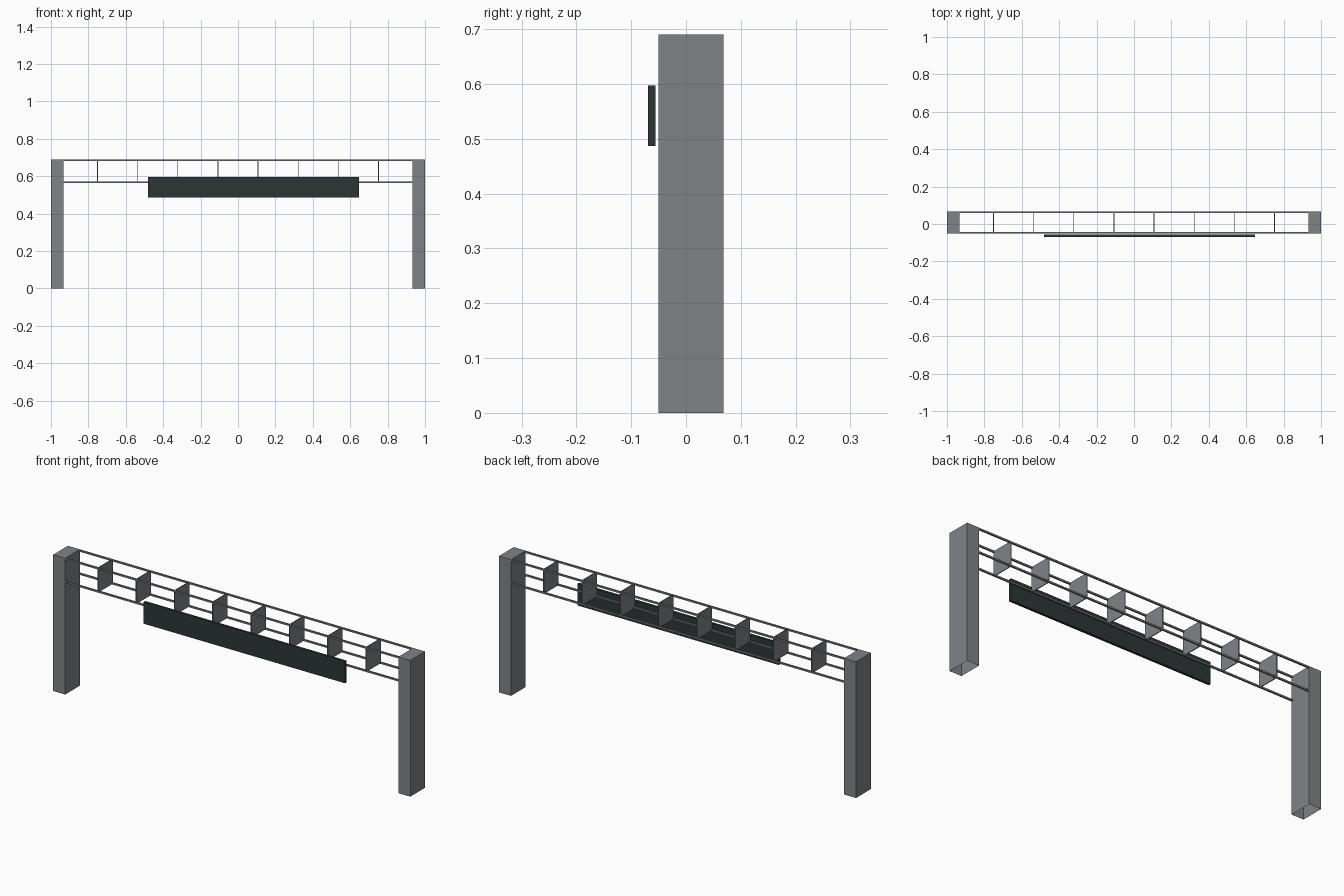
import bpy
import bmesh
from mathutils import Matrix, Vector

cube = bpy.data.objects.get("Cube")
if cube:
    bpy.data.objects.remove(cube, do_unlink=True)


def material(name, colour):
    mat = bpy.data.materials.new(name)
    mat.use_nodes = True
    mat.diffuse_color = colour
    mat.node_tree.nodes["Principled BSDF"].inputs["Base Color"].default_value = colour
    return mat


STEEL = material("steel grey", (0.215, 0.225, 0.24, 1))
BOARD = material("dark green grey", (0.027, 0.036, 0.035, 1))


def box(name, low, high, mat, open_bottom=False):
    """Axis-aligned box between two corners."""
    low, high = Vector(low), Vector(high)
    bm = bmesh.new()
    bmesh.ops.create_cube(bm, size=1, matrix=Matrix.Translation((low + high) / 2)
                          @ Matrix.Diagonal((*(high - low), 1)))
    if open_bottom:
        bm.normal_update()
        under = [f for f in bm.faces if f.normal.z < -0.9]
        bmesh.ops.delete(bm, geom=under, context='FACES_ONLY')
    mesh = bpy.data.meshes.new(name)
    bm.to_mesh(mesh)
    bm.free()
    mesh.materials.append(mat)
    obj = bpy.data.objects.new(name, mesh)
    bpy.context.collection.objects.link(obj)
    return obj


FRONT, BACK = -0.05, 0.068
BASE, TOP = 0.565, 0.69
INNER = 0.933
RAIL = 0.008

# Hollow posts, open underneath
box("right_post", (-1, FRONT, 0), (-INNER, BACK, TOP), STEEL, True)
box("left_post", (INNER, FRONT, 0), (1, BACK, TOP), STEEL, True)

# Four rails along the corners of the beam
for depth, y in (("front", FRONT), ("back", BACK - RAIL)):
    for level, z in (("lower", BASE), ("upper", TOP - RAIL)):
        box(f"{depth}_{level}_rail", (-INNER, y, z),
            (INNER, y + RAIL, z + RAIL), STEEL)

# Thin cross plates evenly spaced between the rails
SPACING = 0.2145
for i in range(8):
    x = (i - 3.5) * SPACING
    box(f"cross_plate_{i + 1}", (x - 0.002, FRONT, BASE),
        (x + 0.002, BACK, TOP), STEEL)

# Sign board hung just in front of the beam
box("sign_board", (-0.48, -0.069, 0.487), (0.648, -0.056, 0.597), BOARD)
